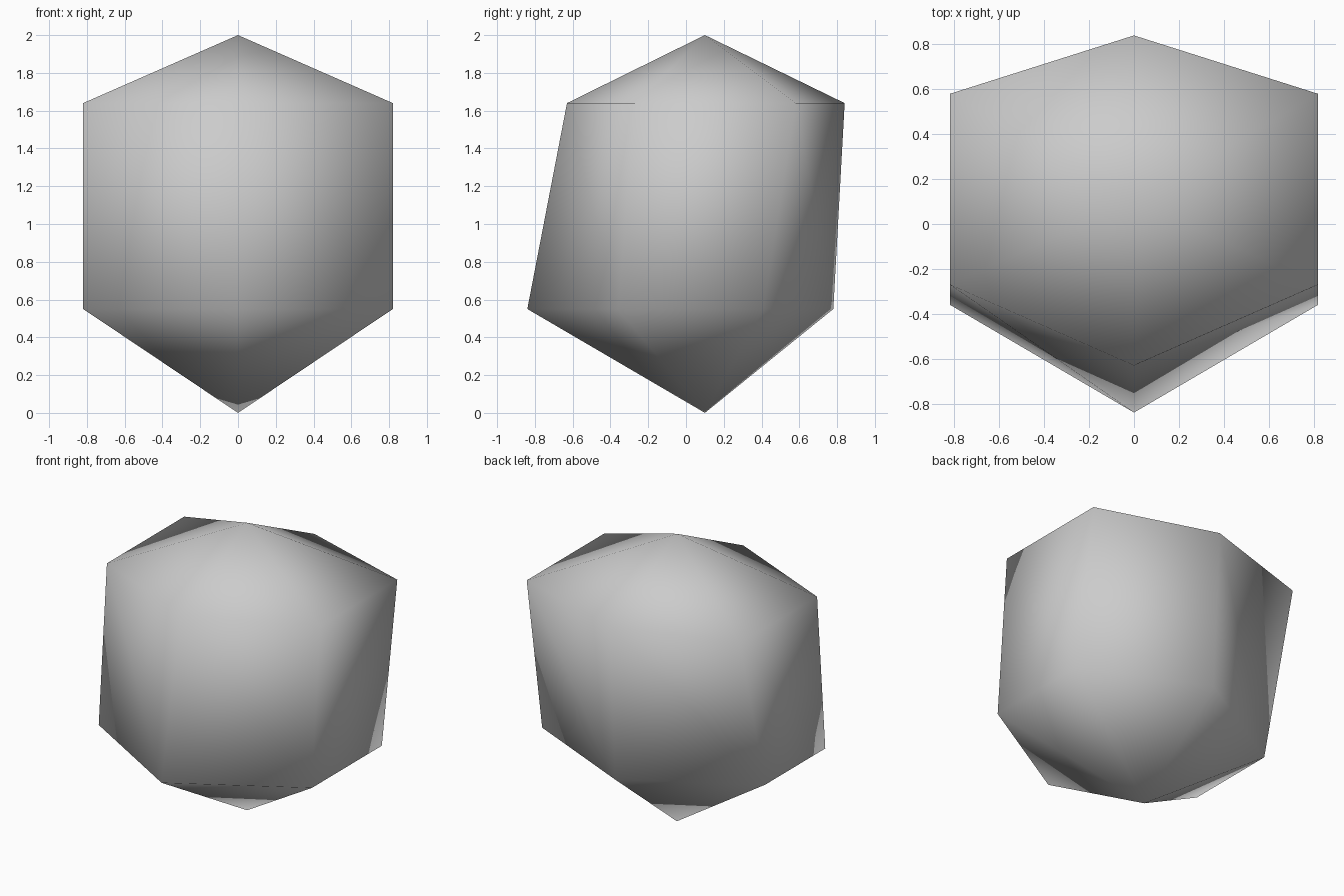
import bpy, bmesh

if "Cube" in bpy.data.objects:
    bpy.data.objects.remove(bpy.data.objects["Cube"])

# Upper and lower hexagonal rings, counter-clockwise from the front corner
W = 0.82
upper = [(0, -0.63), (W, -0.27), (W, 0.58), (0, 0.84), (-W, 0.58), (-W, -0.27)]
lower = [(0, -0.84), (W, -0.36), (W, 0.41), (0, 0.78), (-W, 0.30), (-W, -0.36)]

bm = bmesh.new()
top = bm.verts.new((0, 0.1, 2.0))
bottom = bm.verts.new((0, 0.1, 0.0))
up = [bm.verts.new((x, y, 1.64)) for x, y in upper]
lo = [bm.verts.new((x, y, 0.55)) for x, y in lower]

# Top cap, side walls and bottom cap
for i in range(6):
    j = (i + 1) % 6
    bm.faces.new((top, up[i], up[j]))
    bm.faces.new((up[i], lo[i], lo[j], up[j]))
    bm.faces.new((bottom, lo[j], lo[i]))
bmesh.ops.recalc_face_normals(bm, faces=bm.faces)
for f in bm.faces:
    f.smooth = True

mesh = bpy.data.meshes.new("boulder")
bm.to_mesh(mesh)
bm.free()

# Plain grey stone
mat = bpy.data.materials.new("stone grey")
mat.diffuse_color = (0.6, 0.6, 0.6, 1)
mat.use_nodes = True
mat.node_tree.nodes["Principled BSDF"].inputs["Base Color"].default_value = mat.diffuse_color
mesh.materials.append(mat)
bpy.context.collection.objects.link(bpy.data.objects.new("boulder", mesh))
